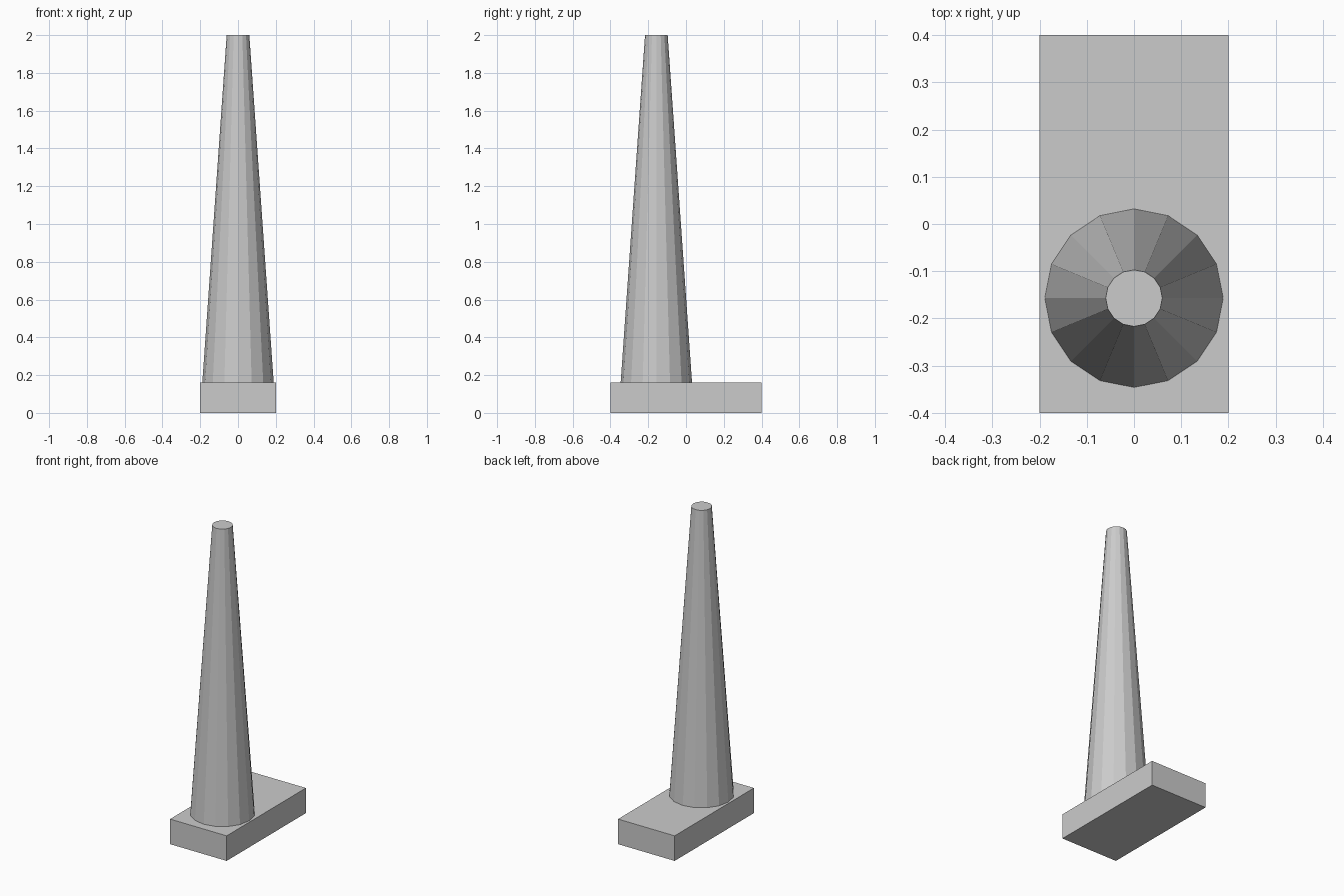
import bpy

if "Cube" in bpy.data.objects:
    bpy.data.objects.remove(bpy.data.objects["Cube"])

BASE_W, BASE_D, BASE_H = 0.40, 0.80, 0.16
TOTAL_H = 2.0

# Rectangular plinth
bpy.ops.mesh.primitive_cube_add(size=1, location=(0, 0, BASE_H / 2))
base = bpy.context.object
base.name = "base_block"
base.scale = (BASE_W, BASE_D, BASE_H)
bpy.ops.object.transform_apply(location=False, rotation=False, scale=True)

# Tapered 16-sided column, set towards the front of the plinth
bpy.ops.mesh.primitive_cone_add(
    vertices=16, radius1=0.189, radius2=0.06, depth=TOTAL_H - BASE_H,
    location=(0, -0.157, (TOTAL_H + BASE_H) / 2))
bpy.context.object.name = "tapered_column"
